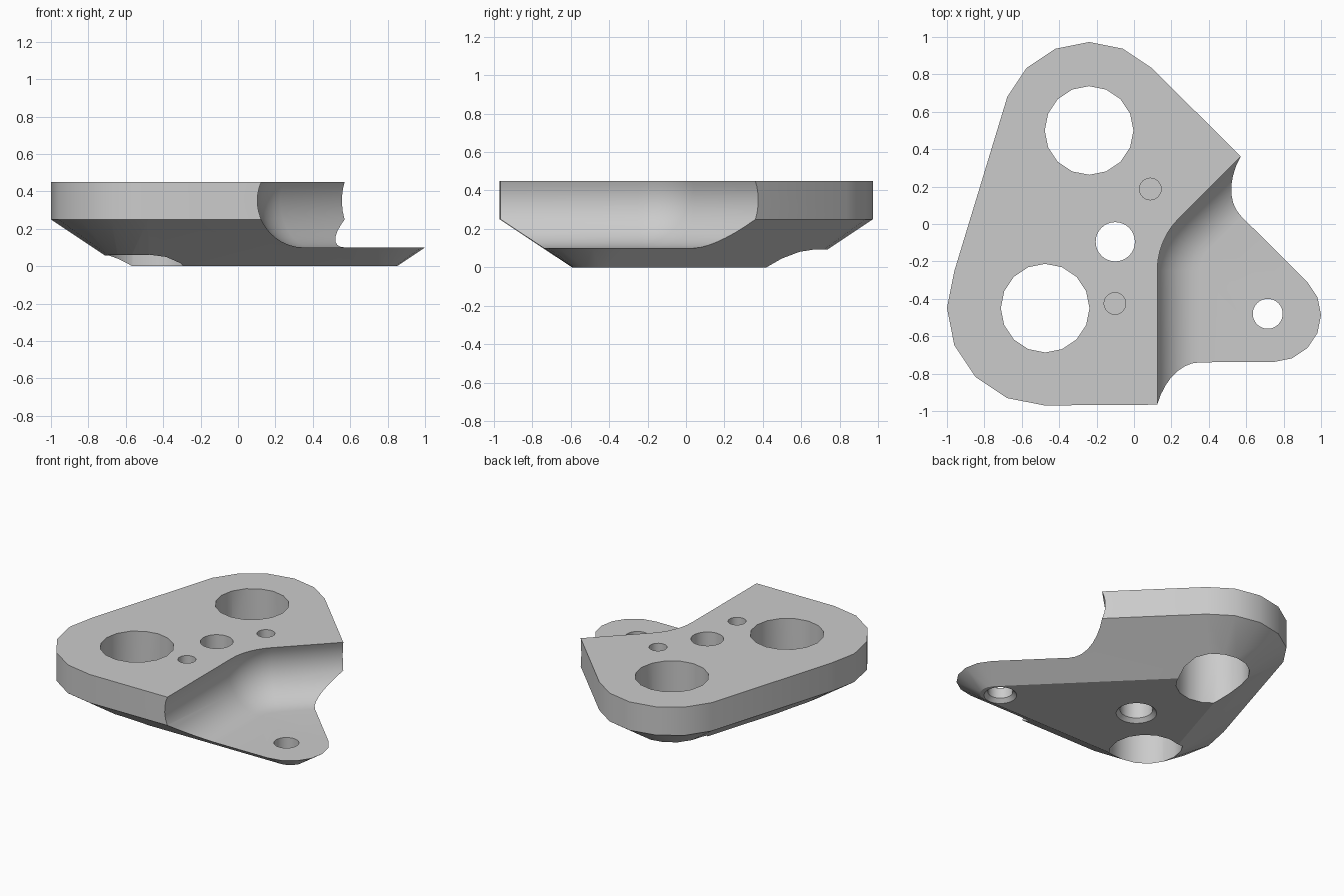
import bpy, bmesh
from math import sin, cos, pi, radians, sqrt

if "Cube" in bpy.data.objects:
    bpy.data.objects.remove(bpy.data.objects["Cube"])

TOP, RIM, FLOOR = 0.45, 0.25, 0.10

grey = bpy.data.materials.new("plain_grey")
grey.use_nodes = True
grey.diffuse_color = (0.6, 0.6, 0.6, 1)
grey.node_tree.nodes["Principled BSDF"].inputs["Base Color"].default_value = (0.6, 0.6, 0.6, 1)


def finish(name, bm):
    bmesh.ops.recalc_face_normals(bm, faces=bm.faces)
    mesh = bpy.data.meshes.new(name)
    bm.to_mesh(mesh)
    bm.free()
    mesh.materials.append(grey)
    obj = bpy.data.objects.new(name, mesh)
    bpy.context.collection.objects.link(obj)
    return obj


def ring(x, y, r, z, n):
    return [(x + r * cos(2 * pi * i / n), y + r * sin(2 * pi * i / n), z) for i in range(n)]


def loft(name, layers):
    """Skin a stack of matching loops and cap both ends."""
    bm = bmesh.new()
    loops = [[bm.verts.new(p) for p in layer] for layer in layers]
    n = len(loops[0])
    for low, high in zip(loops, loops[1:]):
        for i in range(n):
            j = (i + 1) % n
            bm.faces.new((low[i], low[j], high[j], high[i]))
    bm.faces.new(loops[0])
    bm.faces.new(loops[-1])
    return finish(name, bm)


def bore(name, x, y, profile, n):
    return loft(name, [ring(x, y, r, z, n) for r, z in profile])


# Bracket body: hull around three rounded corners, tapered underneath
bm = bmesh.new()
for x, y, r in ((-0.24, 0.5, 0.473), (-0.48, -0.45, 0.52), (0.75, -0.487, 0.475)):
    for z, radius in ((0, r - 0.375), (RIM, r), (TOP, r)):
        for p in ring(x, y, radius, z, 16):
            bm.verts.new(p)
hull = bmesh.ops.convex_hull(bm, input=bm.verts)
loose = [v for v in bm.verts if not v.link_faces]
bmesh.ops.delete(bm, geom=loose, context='VERTS')
bmesh.ops.dissolve_limit(bm, angle_limit=radians(0.5), verts=bm.verts, edges=bm.edges)
body = finish("bracket_body", bm)

# Step cutter: bent wall path with a rounded foot, leaving the thin tab
FILLET, BEND = 0.25, 0.42
cx, cy = 0.103 + BEND, -0.25


def step_layer(d, z):
    r = BEND - d
    pts = [(cx - r, -2, z)]
    for i in range(7):
        a = radians(45 * i / 6)
        pts.append((cx - r * cos(a), cy + r * sin(a), z))
    x, y, _ = pts[-1]
    return pts + [(x + 2, y + 2, z), (3, -2, z)]


layers = []
for i in range(13):
    a = radians(-90 + 115 * i / 12)
    layers.append(step_layer(FILLET * (1 - cos(a)), FLOOR + FILLET * (1 + sin(a))))
layers.append(step_layer(FILLET * (1 - cos(radians(25))), 0.7))
cutters = [loft("step_cutter", layers)]

# Two large bores, two chamfered through holes, two blind pin holes
for x, y in ((-0.24, 0.5), (-0.475, -0.45)):
    cutters.append(bore("large_bore", x, y, ((0.237, -0.1), (0.237, 0.6)), 16))
for x, y, r in ((-0.1, -0.095, 0.105), (0.715, -0.48, 0.08)):
    cutters.append(bore("through_hole", x, y,
                        ((r + 0.05, -0.025), (r, 0.025), (r, 0.6)), 32))
for x, y in ((0.087, 0.187), (-0.102, -0.425)):
    cutters.append(bore("pin_hole", x, y, ((0.058, 0.25), (0.058, 0.6)), 24))

bpy.context.view_layer.objects.active = body
for cutter in cutters:
    mod = body.modifiers.new("cut", 'BOOLEAN')
    mod.operation = 'DIFFERENCE'
    mod.solver = 'EXACT'
    mod.object = cutter
    bpy.ops.object.modifier_apply(modifier=mod.name)
    bpy.data.objects.remove(cutter)

bpy.ops.object.select_all(action='DESELECT')
body.select_set(True)
bpy.ops.object.shade_smooth_by_angle(angle=radians(30))
